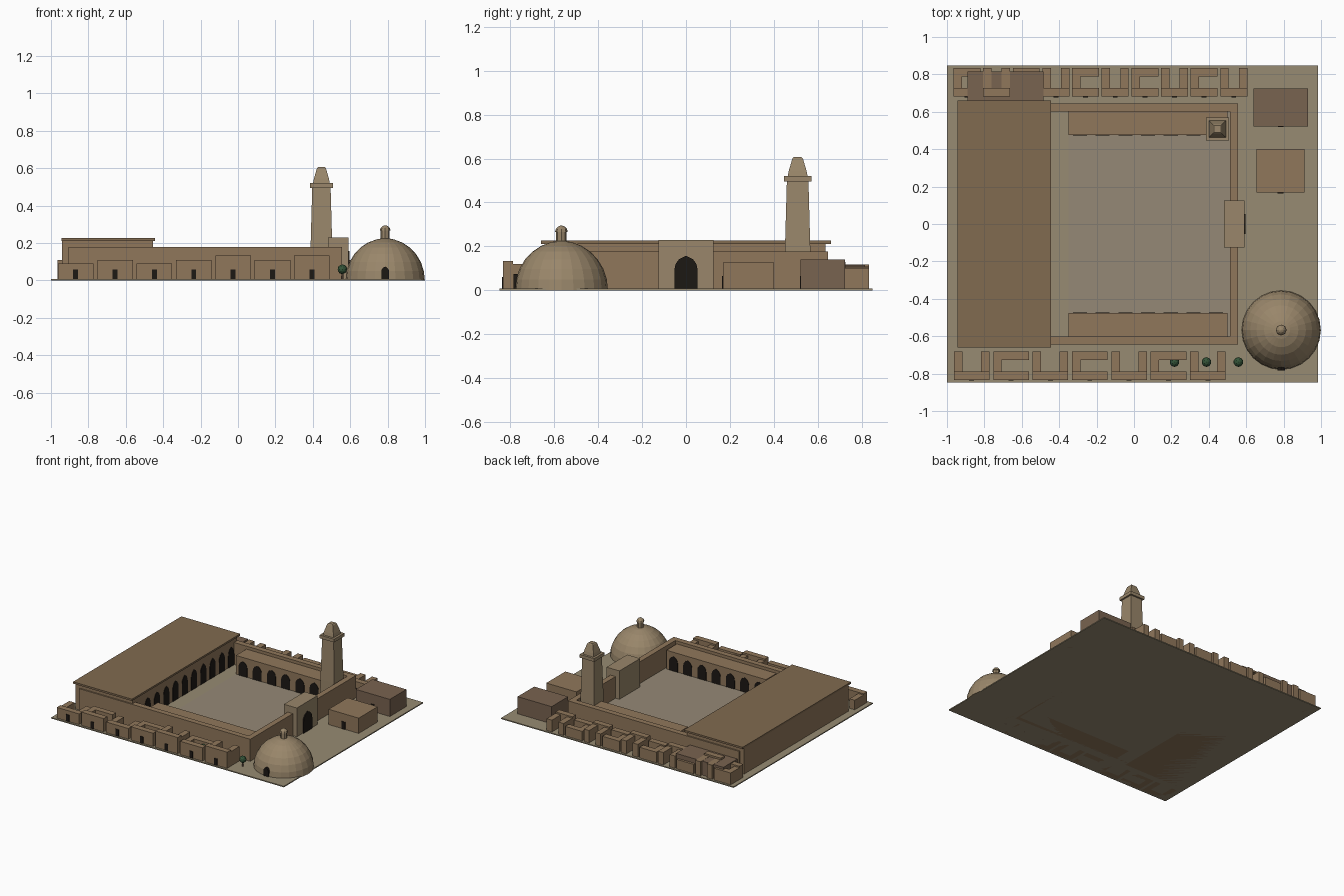
import bpy, bmesh, math

if "Cube" in bpy.data.objects:
    bpy.data.objects.remove(bpy.data.objects["Cube"])

def material(name, rgb):
    m = bpy.data.materials.new(name)
    m.diffuse_color = (*rgb, 1)
    m.use_nodes = True
    m.node_tree.nodes["Principled BSDF"].inputs["Base Color"].default_value = m.diffuse_color
    return m

SAND = material("sand", (0.31, 0.26, 0.17))
PAVING = material("paving", (0.30, 0.25, 0.18))
MUD = material("mud_brick", (0.28, 0.185, 0.105))
ROOF = material("roof", (0.22, 0.145, 0.08))
SHADE = material("dark_brick", (0.19, 0.125, 0.08))
STONE = material("stone", (0.32, 0.24, 0.145))
DARK = material("dark_opening", (0.012, 0.009, 0.007))
LEAF = material("leaf", (0.035, 0.09, 0.04))

def finish(name, bm, mat):
    bmesh.ops.recalc_face_normals(bm, faces=bm.faces)
    me = bpy.data.meshes.new(name)
    bm.to_mesh(me)
    bm.free()
    me.materials.append(mat)
    ob = bpy.data.objects.new(name, me)
    bpy.context.collection.objects.link(ob)
    return ob

def box(name, x0, x1, y0, y1, z0, z1, mat):
    bm = bmesh.new()
    bmesh.ops.create_cube(bm, size=1)
    for v in bm.verts:
        v.co = (x1 if v.co.x > 0 else x0, y1 if v.co.y > 0 else y0, z1 if v.co.z > 0 else z0)
    return finish(name, bm, mat)

def lathe(name, cx, cy, profile, sides, mat, turn=0.0):
    """Stack rings of (radius, z) and cap both ends."""
    bm = bmesh.new()
    rings = []
    for r, z in profile:
        rings.append([bm.verts.new((cx + r * math.cos(turn + 2 * math.pi * i / sides),
                                    cy + r * math.sin(turn + 2 * math.pi * i / sides), z))
                      for i in range(sides)])
    for a, b in zip(rings, rings[1:]):
        for i in range(sides):
            j = (i + 1) % sides
            bm.faces.new((a[i], a[j], b[j], b[i]))
    bm.faces.new(rings[0])
    bm.faces.new(rings[-1])
    return finish(name, bm, mat)

def square(name, cx, cy, profile, mat):
    return lathe(name, cx, cy, [(r * math.sqrt(2), z) for r, z in profile], 4, mat, math.pi / 4)

def arch(name, x, y, width, height, angle, thick=0.006):
    """Dark pointed arch panel; angle 0 faces -y."""
    w, spring = width / 2, height * 0.58
    half = [(w, 0), (w, spring), (w * 0.9, spring + (height - spring) * 0.4),
            (w * 0.58, spring + (height - spring) * 0.76)]
    outline = half + [(0, height)] + [(-a, b) for a, b in reversed(half)]
    bm = bmesh.new()
    face = bm.faces.new([bm.verts.new((a, thick / 2, b)) for a, b in outline])
    ext = bmesh.ops.extrude_face_region(bm, geom=[face])
    bmesh.ops.translate(bm, vec=(0, -thick, 0),
                        verts=[v for v in ext["geom"] if isinstance(v, bmesh.types.BMVert)])
    ob = finish(name, bm, DARK)
    ob.location = (x, y, 0.008)
    ob.rotation_euler.z = angle
    return ob

def house(name, cx, y0, width, h, kind):
    """Small courtyard house: front bar plus arms, door facing -y."""
    x0, x1, t, y1 = cx - width / 2, cx + width / 2, 0.045, y0 + 0.152
    low = h * 0.9
    box(name + "_front", x0, x1, y0, y0 + t, 0, h, MUD)
    box(name + "_left_arm", x0, x0 + t, y0 + t, y1, 0, low, MUD)
    if kind == "U":
        box(name + "_right_arm", x1 - t, x1, y0 + t, y1, 0, low, MUD)
    else:
        box(name + "_back", x0 + t, x1, y1 - t, y1, 0, low, MUD)
    box(name + "_door", cx - 0.013, cx + 0.013, y0 - 0.004, y0 + 0.002, 0.008, 0.06, DARK)

# Ground and courtyard
box("ground", -1.0, 0.985, -0.848, 0.848, 0, 0.008, SAND)
box("courtyard_paving", -0.35, 0.513, -0.60, 0.60, 0.004, 0.011, PAVING)

# Prayer hall on the left, with its courtyard arcade
box("hall_body", -0.94, -0.455, -0.635, 0.635, 0, 0.216, MUD)
box("hall_roof", -0.945, -0.443, -0.66, 0.66, 0.212, 0.226, ROOF)
for i in range(11):
    arch(f"hall_arch_{i}", -0.455, (i - 5) * 0.113, 0.07, 0.15, math.pi / 2)
box("rear_annex", -0.89, -0.485, 0.63, 0.815, 0, 0.116, SHADE)

# Enclosure walls and side arcades, mirrored about y = 0
for side, s in (("south", -1), ("north", 1)):
    def pair(a, b):
        return sorted((s * a, s * b))
    box(side + "_wall", -0.905, 0.556, *pair(0.602, 0.645), 0, 0.178, MUD)
    box(side + "_arcade", -0.35, 0.50, *pair(0.475, 0.602), 0, 0.155, MUD)
    for i in range(7):
        arch(f"{side}_arch_{i}", -0.35 + 0.85 * (i + 0.5) / 7, s * 0.475, 0.075, 0.115,
             0 if s > 0 else math.pi)
box("east_wall", 0.513, 0.556, -0.602, 0.602, 0, 0.178, MUD)

# Gate
box("gate_block", 0.48, 0.59, -0.126, 0.126, 0, 0.23, STONE)
arch("gate_arch", 0.592, 0, 0.105, 0.15, math.pi / 2, 0.01)

# Tower
tx, ty = 0.446, 0.508
square("tower_shaft", tx, ty, [(0.06, 0), (0.058, 0.18), (0.049, 0.50)], STONE)
square("tower_balcony", tx, ty, [(0.062, 0.495), (0.062, 0.52)], STONE)
square("tower_cap", tx, ty, [(0.045, 0.52), (0.040, 0.545), (0.024, 0.60), (0.018, 0.606)], STONE)

# Domed building with lantern
dx, dy, R = 0.787, -0.567, 0.212
dome = [(R * math.cos(a), 0.225 * math.sin(a))
        for a in (math.radians(90 * k / 7) for k in range(7))] + [(0.012, 0.226)]
lathe("dome", dx, dy, dome, 24, STONE)
lathe("lantern", dx, dy, [(0.024, 0.215), (0.024, 0.27)], 8, STONE)
lathe("lantern_cap", dx, dy, [(0.029, 0.266), (0.025, 0.28), (0.014, 0.291), (0.003, 0.295)], 8, STONE)
arch("dome_door", dx, -0.772, 0.042, 0.066, 0, 0.024)

# Two free-standing buildings on the right
box("store_large", 0.64, 0.93, 0.522, 0.724, 0, 0.14, SHADE)
box("store_small", 0.655, 0.912, 0.168, 0.40, 0, 0.126, MUD)
for i, (x, y) in enumerate([(0.785, 0.522), (0.783, 0.168)]):
    box(f"store_door_{i}", x - 0.015, x + 0.015, y - 0.004, y + 0.002, 0.008, 0.065, DARK)

# Rows of courtyard houses
for i, h in enumerate([0.09, 0.11, 0.09, 0.11, 0.133, 0.11, 0.133]):
    house(f"south_house_{i}", -0.868 + 0.2105 * i, -0.833, 0.19, h, "CU"[(i + 1) % 2])
for i, h in enumerate([0.11, 0.13, 0.09, 0.115, 0.10, 0.12, 0.10, 0.115, 0.09, 0.11]):
    house(f"north_house_{i}", -0.893 + 0.1585 * i, 0.681, 0.144, h, "CU"[i % 2])

# Trees
for i, x in enumerate((0.216, 0.387, 0.558)):
    lathe(f"tree_trunk_{i}", x, -0.738, [(0.007, 0), (0.005, 0.045)], 6, SHADE)
    bm = bmesh.new()
    bmesh.ops.create_icosphere(bm, subdivisions=2, radius=0.026)
    crown = finish(f"tree_crown_{i}", bm, LEAF)
    crown.location = (x, -0.738, 0.06)
